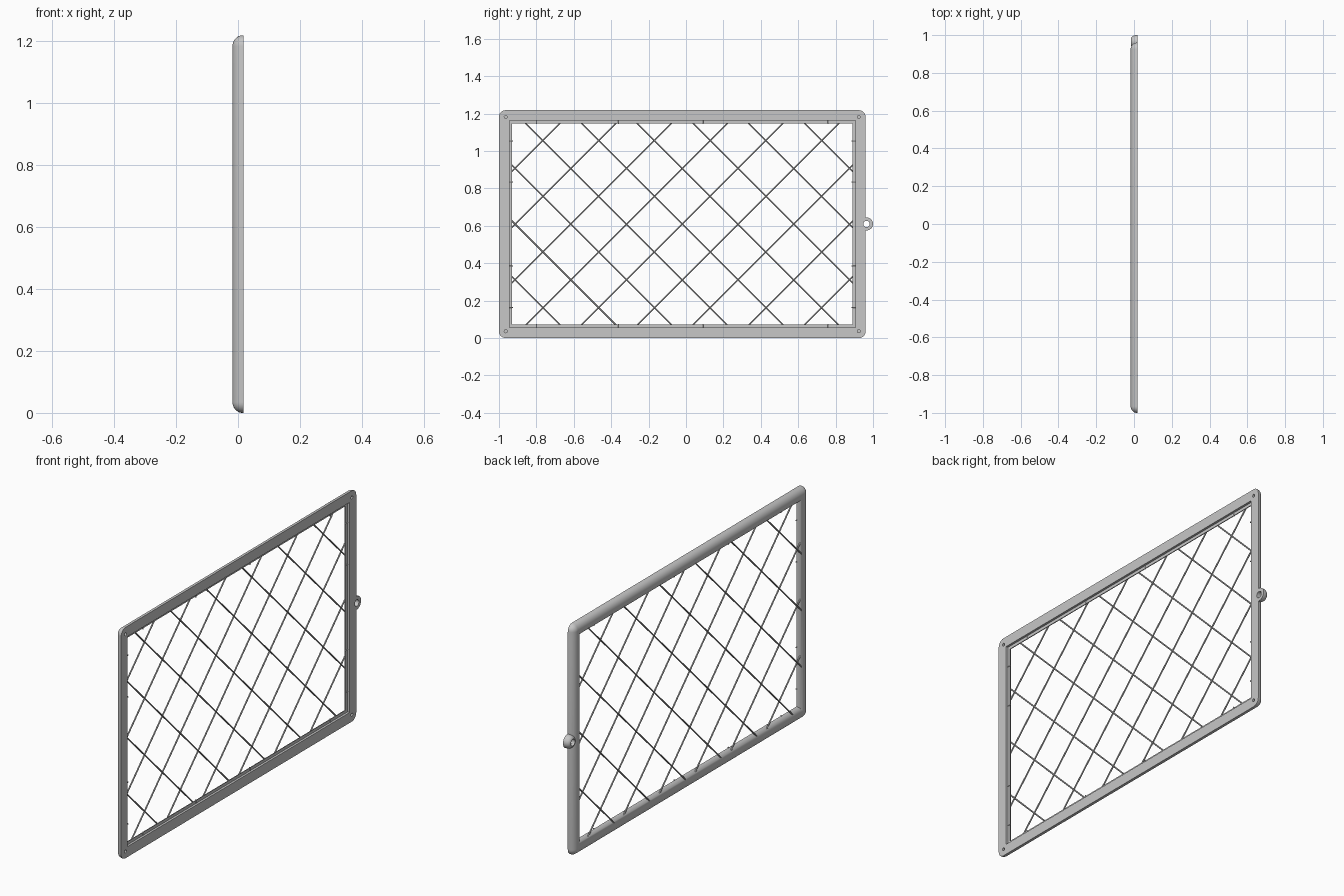
import bpy, bmesh, math
from mathutils import Vector, Matrix

if "Cube" in bpy.data.objects:
    bpy.data.objects.remove(bpy.data.objects["Cube"])

CY, CZ = -0.02, 0.609          # middle of the frame
HALF_Y, HALF_Z = 0.98, 0.609   # outer half sizes
RAIL = 0.072                   # rail width
FLAT, LEDGE = 0.018, 0.006     # x of the flat face and of the rabbet ledge

grey = bpy.data.materials.new("grey metal")
grey.use_nodes = True
grey.diffuse_color = (0.57, 0.57, 0.57, 1)
grey.node_tree.nodes["Principled BSDF"].inputs["Base Color"].default_value = grey.diffuse_color


def finish(bm, name):
    bmesh.ops.remove_doubles(bm, verts=bm.verts, dist=1e-5)
    bmesh.ops.recalc_face_normals(bm, faces=bm.faces)
    mesh = bpy.data.meshes.new(name)
    bm.to_mesh(mesh)
    bm.free()
    mesh.materials.append(grey)
    obj = bpy.data.objects.new(name, mesh)
    bpy.context.collection.objects.link(obj)
    return obj


def smooth(obj):
    bpy.ops.object.select_all(action='DESELECT')
    obj.select_set(True)
    bpy.context.view_layer.objects.active = obj
    bpy.ops.object.shade_smooth_by_angle(angle=math.radians(35))


def rod(bm, a, b, radius, sides=8):
    a, b = Vector(a), Vector(b)
    turn = (b - a).to_track_quat('Z', 'Y').to_matrix().to_4x4()
    bmesh.ops.create_cone(bm, cap_ends=True, segments=sides, radius1=radius, radius2=radius,
                          depth=(b - a).length, matrix=Matrix.Translation((a + b) / 2) @ turn)


def skin(bm, rings):
    # Bridge closed rings into a closed tube
    loops = [[bm.verts.new(p) for p in ring] for ring in rings]
    n = len(loops[0])
    for i, cur in enumerate(loops):
        nxt = loops[(i + 1) % len(loops)]
        for j in range(n):
            k = (j + 1) % n
            bm.faces.new((cur[j], cur[k], nxt[k], nxt[j]))


def rounded_rect(inset, x, corner=0.035, steps=6):
    r = max(corner - inset, 0)
    points = []
    for q, (sy, sz) in enumerate([(1, 1), (-1, 1), (-1, -1), (1, -1)]):
        for i in range(steps + 1):
            a = math.pi / 2 * (q + i / steps)
            points.append((x, CY + sy * (HALF_Y - inset - r) + r * math.cos(a),
                           CZ + sz * (HALF_Z - inset - r) + r * math.sin(a)))
    return points


# Frame: D-shaped rail with a rabbet on the flat side
half = RAIL / 2
end = math.pi - math.asin(0.25)
profile = [(0, FLAT)]
for i in range(15):
    a = end * i / 14
    profile.append((half - half * math.cos(a), 0.014 - 0.032 * math.sin(a)))
profile += [(0.055, LEDGE), (0.055, FLAT)]
bm = bmesh.new()
skin(bm, [rounded_rect(d, x) for d, x in profile])
frame = finish(bm, "frame")

# Blind screw holes in the corners and the eyelet hole
LUG_Y, LUG_Z = 0.965, 0.61
bm = bmesh.new()
for sy in (-1, 1):
    for sz in (-1, 1):
        y, z = CY + sy * (HALF_Y - 0.036), CZ + sz * (HALF_Z - 0.036)
        rod(bm, (0, y, z), (0.03, y, z), 0.008, 16)
rod(bm, (-0.04, LUG_Y, LUG_Z), (0.04, LUG_Y, LUG_Z), 0.017, 24)
cutter = finish(bm, "hole_cutter")
cutter.hide_render = True
cut = frame.modifiers.new("holes", 'BOOLEAN')
cut.object = cutter
cut.operation = 'DIFFERENCE'
cut.solver = 'EXACT'
bpy.context.view_layer.objects.active = frame
bpy.ops.object.modifier_apply(modifier=cut.name)
bpy.data.objects.remove(cutter)
smooth(frame)

# Hanging eyelet: domed ring beside the rail
ring_profile = [(0.017, FLAT), (0.035, FLAT)]
for i in range(7):
    a = math.pi / 2 * i / 6
    ring_profile.append((0.017 + 0.018 * math.cos(a), 0.012 - 0.028 * math.sin(a)))
bm = bmesh.new()
skin(bm, [[(x, LUG_Y + r * math.cos(math.tau * j / 32), LUG_Z + r * math.sin(math.tau * j / 32))
           for j in range(32)] for r, x in ring_profile])
smooth(finish(bm, "hanging_eyelet"))

# Diagonal wires, set into the rounded side, one layer for each direction
SPACING = 0.298
reach_y, reach_z = HALF_Y - RAIL + 0.018, HALF_Z - RAIL + 0.018
for slope, x, name in [(1, -0.011, "rising_wires"), (-1, -0.007, "falling_wires")]:
    bm = bmesh.new()
    for k in range(-4, 5):
        c = k * SPACING
        lo, hi = max(-reach_y, c - reach_z), min(reach_y, c + reach_z)
        rod(bm, (x, CY + lo, CZ + slope * (lo - c)), (x, CY + hi, CZ + slope * (hi - c)), 0.004)
    smooth(finish(bm, name))

# Small pegs along the rabbet
bm = bmesh.new()
for s in (-1, 1):
    for dy in (-0.78, -0.34, 0.11, 0.78):
        rod(bm, (LEDGE, CY + dy, CZ + s * (HALF_Z - 0.055)),
            (LEDGE, CY + dy, CZ + s * (HALF_Z - 0.075)), 0.003)
    for dz in (-0.445, -0.225, 0.225, 0.445):
        rod(bm, (LEDGE, CY + s * (HALF_Y - 0.055), CZ + dz),
            (LEDGE, CY + s * (HALF_Y - 0.075), CZ + dz), 0.003)
smooth(finish(bm, "rabbet_pegs"))
